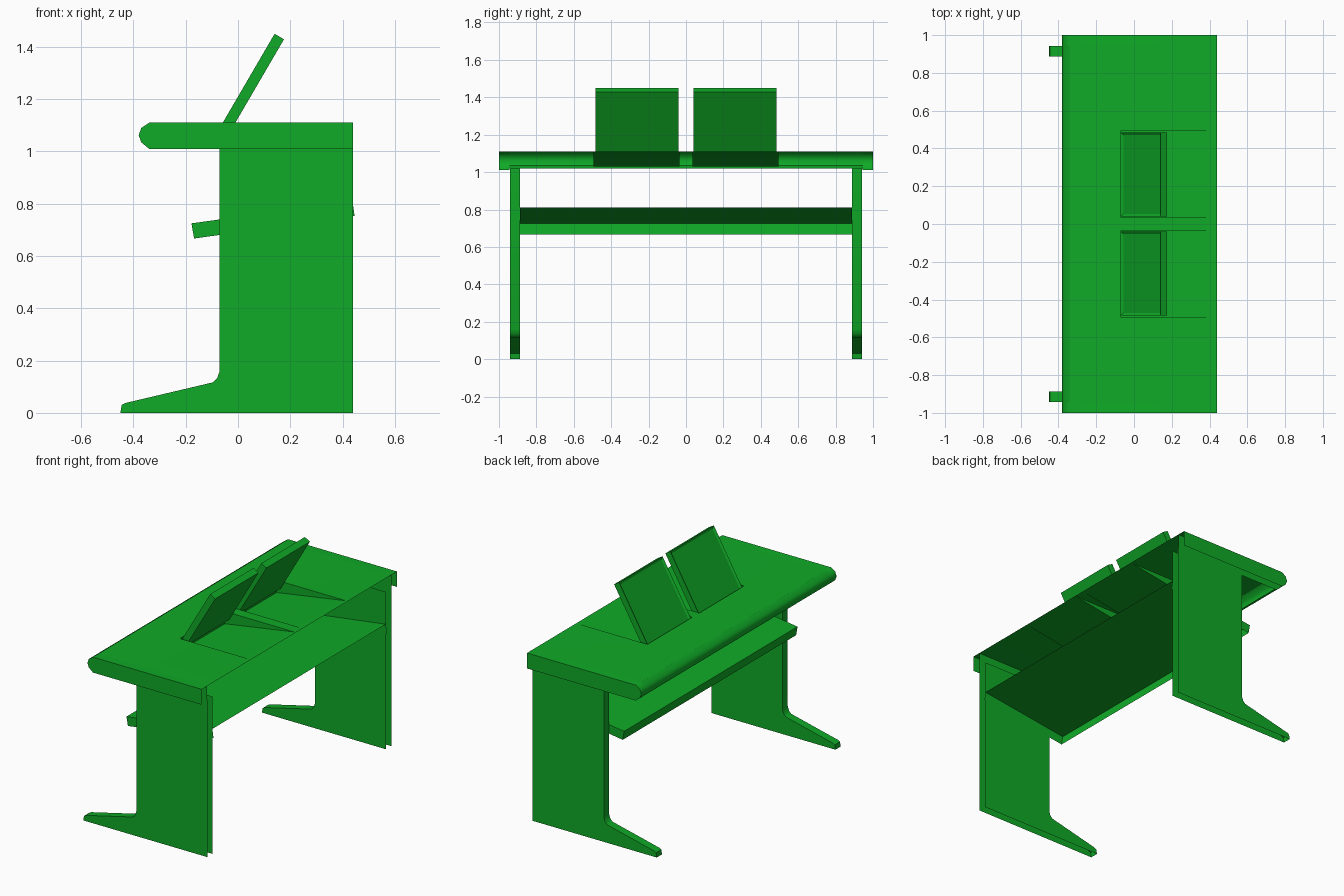
import bpy, bmesh
from mathutils import Vector

if "Cube" in bpy.data.objects:
    bpy.data.objects.remove(bpy.data.objects["Cube"])

mat = bpy.data.materials.new("green")
mat.diffuse_color = (0.005, 0.4, 0.02, 1)
mat.use_nodes = True
mat.node_tree.nodes["Principled BSDF"].inputs["Base Color"].default_value = mat.diffuse_color


def finish(name, bm, angle=0.7):
    me = bpy.data.meshes.new(name)
    bm.to_mesh(me)
    bm.free()
    me.materials.append(mat)
    ob = bpy.data.objects.new(name, me)
    bpy.context.collection.objects.link(ob)
    bpy.ops.object.select_all(action='DESELECT')
    ob.select_set(True)
    bpy.context.view_layer.objects.active = ob
    bpy.ops.object.shade_smooth_by_angle(angle=angle)
    return ob


def strip(bm, profile, y0, y1, cap_extra=None):
    """Sweep an open xz profile along y; cap_extra closes the end panels."""
    a = [bm.verts.new((x, y0, z)) for x, z in profile]
    b = [bm.verts.new((x, y1, z)) for x, z in profile]
    for i in range(len(profile) - 1):
        bm.faces.new((a[i], a[i + 1], b[i + 1], b[i]))
    if cap_extra is not None:
        for ring, y in ((a, y0), (b, y1)):
            pts = ring + [bm.verts.new((x, y, z)) for x, z in cap_extra]
            bm.faces.new(pts[::-1] if y == y0 else pts)


NOSE = [(-0.37, 1.035), (-0.38, 1.062), (-0.37, 1.09), (-0.34, 1.11)]
RX0, RX1 = -0.07, 0.43          # recess extent in x
RY0, RY1 = 0.035, 0.495         # recess extent in |y|
TOP = 1.11

# Tabletop: open shell with rounded front edge and two sloping monitor recesses
bm = bmesh.new()
strip(bm, [(-0.335, 1.018)] + NOSE, -0.945, 0.945)
xs = [-0.34, RX0, RX1, 0.44]
ys = [-0.945, -RY1, -RY0, RY0, RY1, 0.945]
for i in range(3):
    for j in range(5):
        if i == 1 and j in (1, 3):
            continue
        strip(bm, [(xs[i], TOP), (xs[i + 1], TOP)], ys[j], ys[j + 1])
for y0, y1 in ((-RY1, -RY0), (RY0, RY1)):
    strip(bm, [(RX0, TOP), (RX0, 1.03), (RX1, TOP)], y0, y1, [])
bmesh.ops.remove_doubles(bm, verts=bm.verts, dist=1e-4)
finish("tabletop", bm)

# Tabletop end caps, and the leg panels with their sloping feet
LEG = [(-0.45, 0), (-0.445, 0.03), (-0.43, 0.038), (-0.095, 0.117),
       (-0.08, 0.132), (-0.07, 0.16), (-0.07, 1.02)]
for side, cap_y, leg_y in (("near", (-1, -0.945), (-0.942, -0.888)),
                           ("far", (0.945, 1), (0.888, 0.942))):
    bm = bmesh.new()
    strip(bm, [(-0.34, 1.01)] + NOSE + [(0.44, TOP)], *cap_y, [(0.44, 1.01)])
    finish("tabletop_end_" + side, bm)
    bm = bmesh.new()
    strip(bm, LEG, *leg_y, [(0.44, 1.02), (0.44, 0)])
    finish("leg_" + side, bm)

# Tilted shelf between the legs, open underneath
bm = bmesh.new()
strip(bm, [(-0.168, 0.667), (-0.178, 0.725), (0.438, 0.81)], -0.888, 0.888,
      [(0.446, 0.753)])
finish("shelf", bm, 0.5)

# Monitors: leaning slabs with an inset screen
for side, y0, y1 in (("near", -0.485, -0.04), ("far", 0.04, 0.485)):
    bm = bmesh.new()
    low, high, back = Vector((-0.07, 1.09)), Vector((0.14, 1.45)), Vector((0.036, -0.021))
    prof = [low, high, high + back, low + back, low]
    strip(bm, [tuple(p) for p in prof], y0, y1, [])
    bmesh.ops.remove_doubles(bm, verts=bm.verts, dist=1e-4)
    bmesh.ops.recalc_face_normals(bm, faces=bm.faces)
    screen = min(bm.faces, key=lambda f: f.normal.x)
    bmesh.ops.inset_region(bm, faces=[screen], thickness=0.02)
    bmesh.ops.translate(bm, verts=screen.verts, vec=-screen.normal * 0.008)
    finish("monitor_" + side, bm, 0.5)
